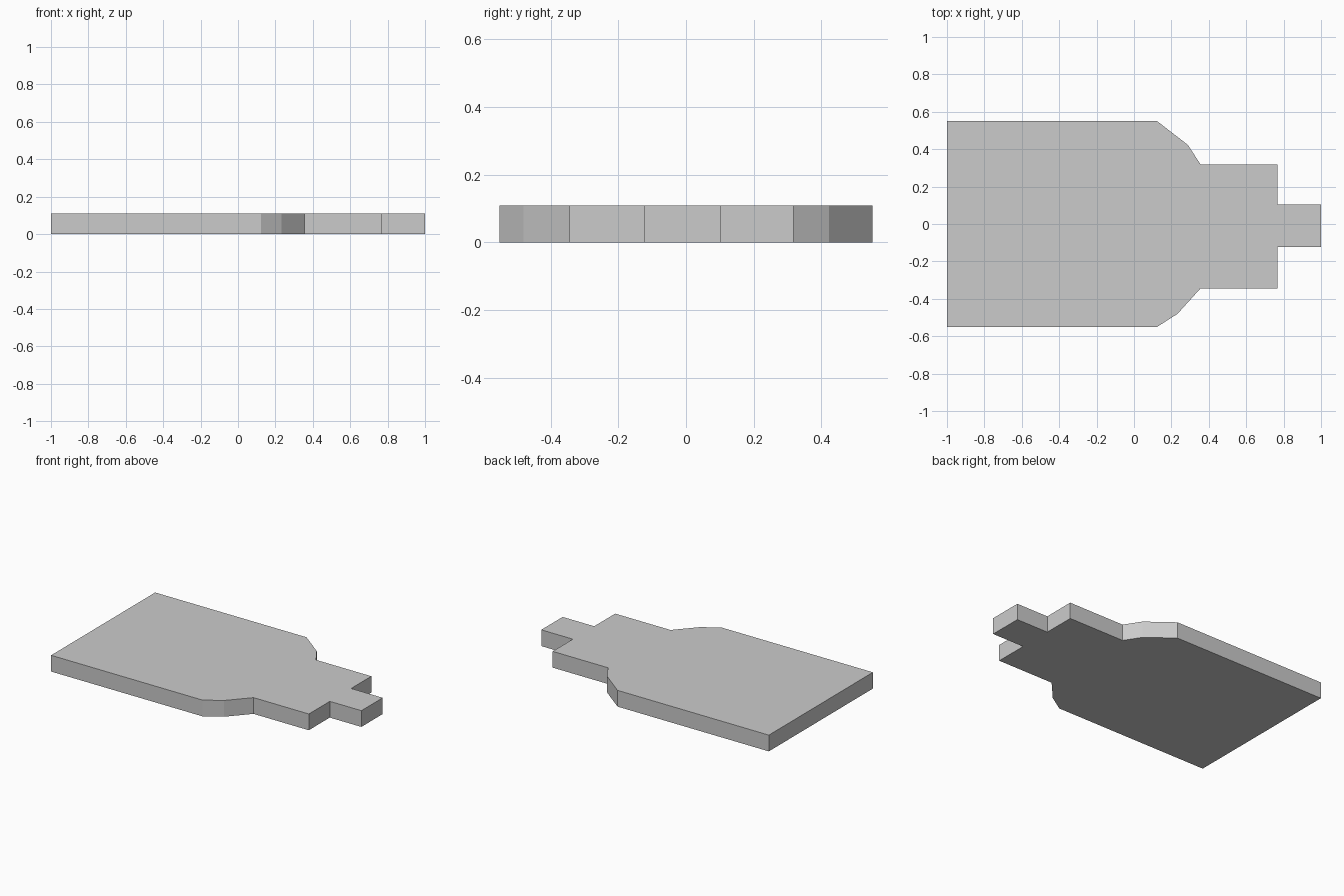
import bpy, bmesh

if "Cube" in bpy.data.objects:
    bpy.data.objects.remove(bpy.data.objects["Cube"])

HEIGHT = 0.109

# Outline seen from above, counter-clockwise: body, shoulders, neck, end tab
outline = [
    (-1.0, -0.551), (0.122, -0.551), (0.233, -0.480), (0.356, -0.344),
    (0.766, -0.344), (0.766, -0.122), (1.0, -0.122),
    (1.0, 0.104), (0.766, 0.104), (0.766, 0.318),
    (0.356, 0.318), (0.288, 0.423), (0.122, 0.551), (-1.0, 0.551),
]


def extruded_plate(name, points, height):
    """Fill a flat outline and extrude it upwards into a closed plate."""
    bm = bmesh.new()
    base = bm.faces.new([bm.verts.new((x, y, 0)) for x, y in points])
    result = bmesh.ops.extrude_face_region(bm, geom=[base], use_keep_orig=True)
    top = [v for v in result["geom"] if isinstance(v, bmesh.types.BMVert)]
    bmesh.ops.translate(bm, verts=top, vec=(0, 0, height))
    bmesh.ops.recalc_face_normals(bm, faces=bm.faces)
    mesh = bpy.data.meshes.new(name)
    bm.to_mesh(mesh)
    bm.free()
    obj = bpy.data.objects.new(name, mesh)
    bpy.context.collection.objects.link(obj)
    return obj


# Single flat plate with stepped neck
extruded_plate("stepped_plate", outline, HEIGHT)
